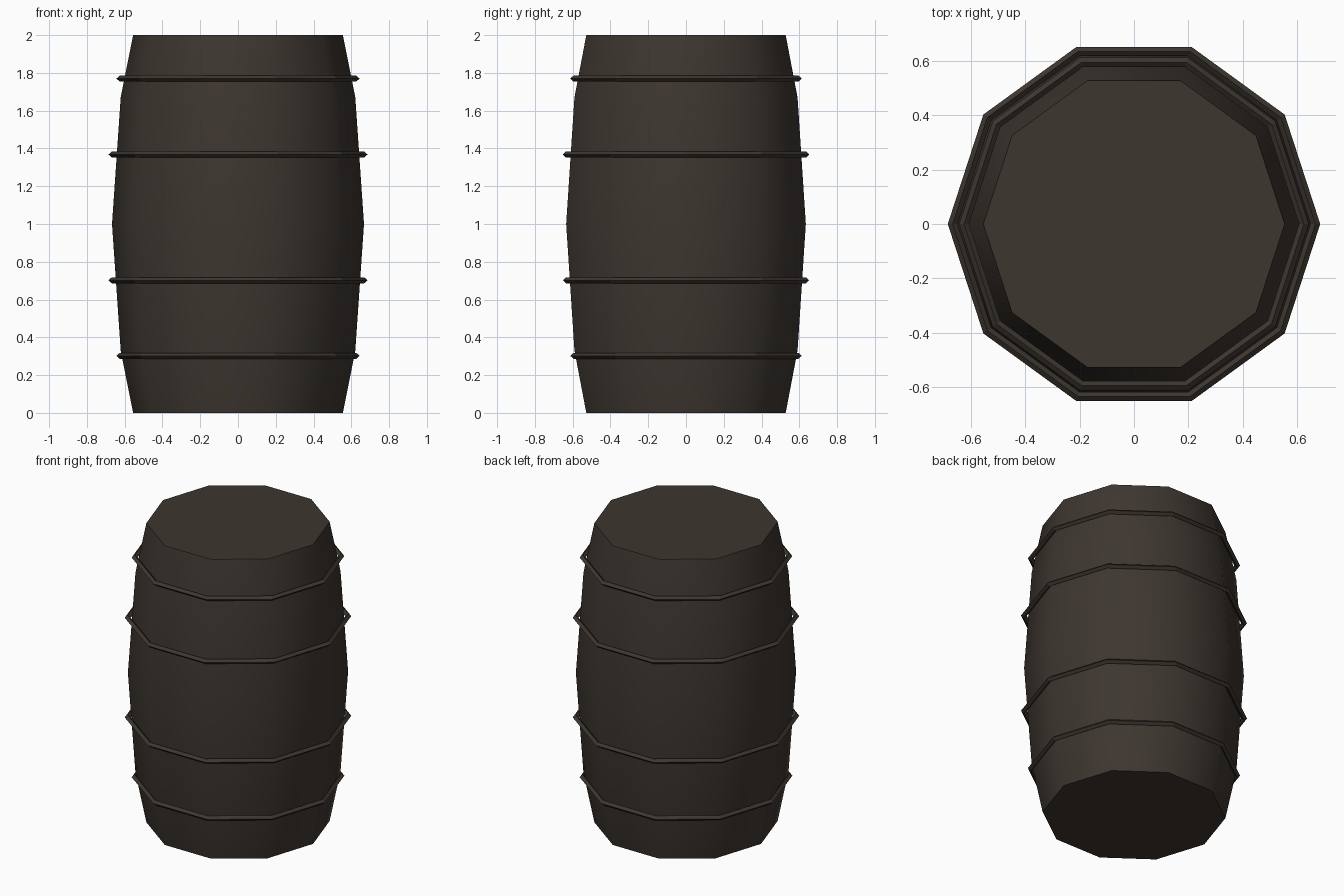
import bpy, bmesh, math

if "Cube" in bpy.data.objects:
    bpy.data.objects.remove(bpy.data.objects["Cube"])

SIDES = 10


def material(name, rgb):
    m = bpy.data.materials.new(name)
    m.diffuse_color = (*rgb, 1)
    m.use_nodes = True
    m.node_tree.nodes["Principled BSDF"].inputs["Base Color"].default_value = m.diffuse_color
    return m


wood = material("dark wood", (0.047, 0.037, 0.029))


def lathe(name, profile, mat, closed):
    """Spin an (r, z) profile round z; closed loops make hoops, open ones get caps."""
    bm = bmesh.new()
    rings = []
    for r, z in profile:
        rings.append([bm.verts.new((r * math.cos(math.tau * i / SIDES),
                                    r * math.sin(math.tau * i / SIDES), z))
                      for i in range(SIDES)])
    pairs = list(zip(rings, rings[1:]))
    if closed:
        pairs.append((rings[-1], rings[0]))
    else:
        bm.faces.new(rings[0][::-1])
        bm.faces.new(rings[-1])
    for a, b in pairs:
        for i in range(SIDES):
            j = (i + 1) % SIDES
            bm.faces.new((a[i], a[j], b[j], b[i]))
    bmesh.ops.recalc_face_normals(bm, faces=bm.faces)
    me = bpy.data.meshes.new(name)
    bm.to_mesh(me)
    bm.free()
    me.materials.append(mat)
    ob = bpy.data.objects.new(name, me)
    bpy.context.collection.objects.link(ob)
    return ob


# Bulging barrel body, smooth round the sides with crisp end caps
body = lathe("barrel_body", [(0.555, 0), (0.621, 0.33), (0.667, 1.0),
                             (0.621, 1.67), (0.555, 2.0)], wood, False)
bpy.context.view_layer.objects.active = body
body.select_set(True)
bpy.ops.object.shade_smooth_by_angle(angle=math.radians(40))

# Thin diamond-section hoops standing slightly off the body
for n, (r, z) in enumerate([(0.626, 0.302), (0.668, 0.702),
                            (0.668, 1.368), (0.626, 1.77)], 1):
    w, h = 0.018, 0.016
    lathe(f"hoop_{n}", [(r + w, z), (r, z + h), (r - w, z), (r, z - h)], wood, True)
